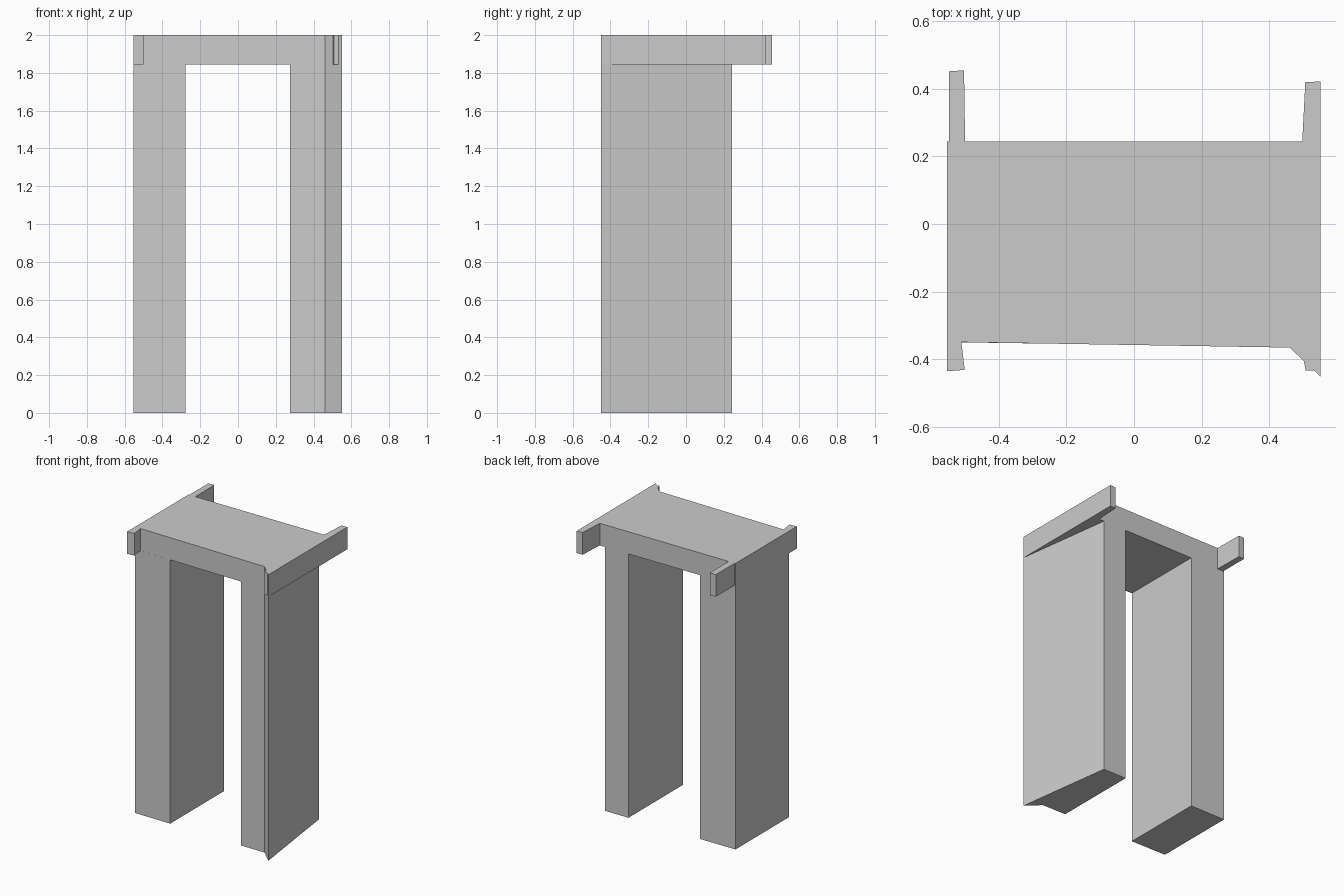
import bpy
import bmesh

if "Cube" in bpy.data.objects:
    bpy.data.objects.remove(bpy.data.objects["Cube"])


def prism(name, outline, z0, z1):
    """Extrude a plan outline (counter-clockwise from above) between two heights."""
    bm = bmesh.new()
    base = bm.faces.new([bm.verts.new((x, y, z0)) for x, y in outline])
    top = bmesh.ops.extrude_face_region(bm, geom=[base], use_keep_orig=True)
    verts = [g for g in top["geom"] if isinstance(g, bmesh.types.BMVert)]
    bmesh.ops.translate(bm, verts=verts, vec=(0, 0, z1 - z0))
    bmesh.ops.recalc_face_normals(bm, faces=bm.faces)
    mesh = bpy.data.meshes.new(name)
    bm.to_mesh(mesh)
    bm.free()
    obj = bpy.data.objects.new(name, mesh)
    bpy.context.collection.objects.link(obj)
    return obj


BEAM_Z, TOP_Z, BACK = 1.845, 2.0, 0.243

# Lintel slab with a projecting wing at each corner
prism("lintel", [
    (-0.553, -0.435), (-0.50, -0.431), (-0.51, -0.349), (0.46, -0.365),
    (0.502, -0.405), (0.507, -0.433), (0.531, -0.432), (0.551, -0.451),
    (0.551, 0.421), (0.506, 0.419), (0.497, BACK), (-0.499, BACK),
    (-0.502, 0.454), (-0.547, 0.451), (-0.547, BACK), (-0.553, BACK),
], BEAM_Z, TOP_Z)

# Plain rectangular left pier
prism("left_pier", [
    (-0.553, -0.349), (-0.278, -0.353), (-0.278, BACK), (-0.553, BACK),
], 0, BEAM_Z)

# Right pier with flared front corner and slanting outer wall
prism("right_pier", [
    (0.275, -0.362), (0.46, -0.365), (0.551, -0.451), (0.457, BACK), (0.275, BACK),
], 0, BEAM_Z)
